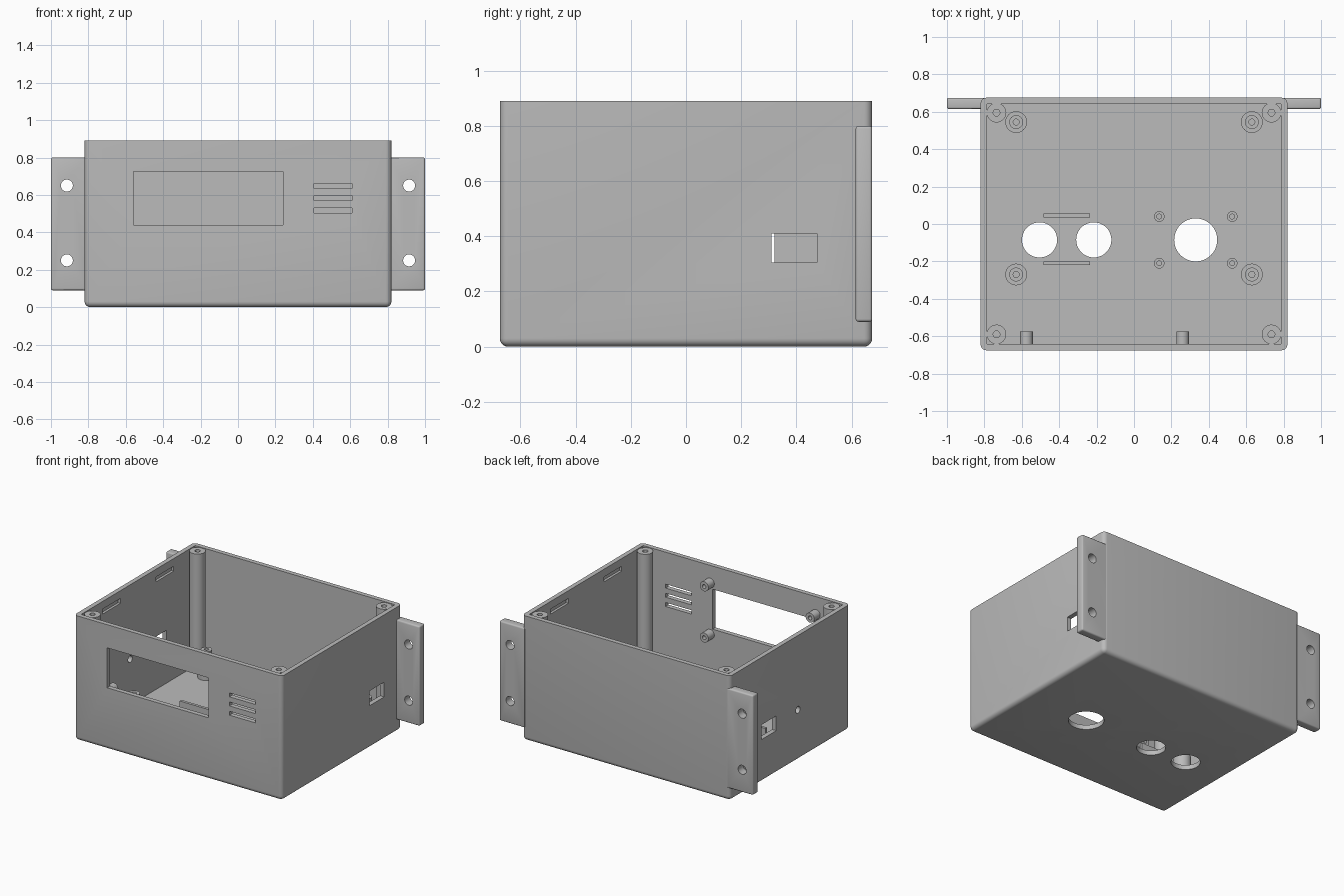
import bpy
import bmesh
import math
from mathutils import Matrix, Vector

if "Cube" in bpy.data.objects:
    bpy.data.objects.remove(bpy.data.objects["Cube"], do_unlink=True)

grey = bpy.data.materials.new("plain grey")
grey.use_nodes = True
grey.diffuse_color = (0.5, 0.5, 0.5, 1)
grey.node_tree.nodes["Principled BSDF"].inputs["Base Color"].default_value = (0.5, 0.5, 0.5, 1)

W, D, H, T = 0.82, 0.675, 0.89, 0.033   # half width, half depth, height, wall


def finish(name, bm):
    bmesh.ops.recalc_face_normals(bm, faces=bm.faces)
    mesh = bpy.data.meshes.new(name)
    bm.to_mesh(mesh)
    bm.free()
    mesh.materials.append(grey)
    obj = bpy.data.objects.new(name, mesh)
    bpy.context.collection.objects.link(obj)
    return obj


def add_box(bm, x, y, z):
    """Box from (low, high) pairs; returns its vertices."""
    lo, hi = zip(x, y, z)
    size = [b - a for a, b in zip(lo, hi)]
    mid = [(a + b) / 2 for a, b in zip(lo, hi)]
    m = Matrix.Translation(mid) @ Matrix.Diagonal((*size, 1))
    return bmesh.ops.create_cube(bm, size=1, matrix=m)["verts"]


def add_rod(bm, centre, radius, length, axis):
    turn = Vector((0, 0, 1)).rotation_difference(Vector(axis)).to_matrix().to_4x4()
    bmesh.ops.create_cone(bm, cap_ends=True, segments=48, radius1=radius, radius2=radius,
                          depth=length, matrix=Matrix.Translation(centre) @ turn)


def cut(obj, bm):
    """Subtract the shapes in bm from obj."""
    cutter = finish("cutter", bm)
    cutter.hide_render = True
    mod = obj.modifiers.new("cut", "BOOLEAN")
    mod.operation, mod.solver, mod.object = "DIFFERENCE", "EXACT", cutter
    mod.use_self = True
    bpy.context.view_layer.update()
    graph = bpy.context.evaluated_depsgraph_get()
    mesh = bpy.data.meshes.new_from_object(obj.evaluated_get(graph))
    obj.modifiers.clear()
    obj.data = mesh
    bpy.data.objects.remove(cutter, do_unlink=True)


def smooth(obj):
    bpy.ops.object.select_all(action="DESELECT")
    obj.select_set(True)
    bpy.context.view_layer.objects.active = obj
    bpy.ops.object.shade_smooth_by_angle(angle=math.radians(35))


def lathe(name, profile, place, axis=(0, 0, 1)):
    """Spin a (radius, height) profile and stand it at place along axis."""
    bm = bmesh.new()
    vs = [bm.verts.new((r, 0, z)) for r, z in profile]
    es = [bm.edges.new(pair) for pair in zip(vs, vs[1:])]
    bmesh.ops.spin(bm, geom=vs + es, cent=(0, 0, 0), axis=(0, 0, 1),
                   angle=2 * math.pi, steps=32)
    bmesh.ops.remove_doubles(bm, verts=bm.verts, dist=0.0002)
    turn = Vector((0, 0, 1)).rotation_difference(Vector(axis)).to_matrix().to_4x4()
    bm.transform(Matrix.Translation(place) @ turn)
    obj = finish(name, bm)
    smooth(obj)
    return obj


def boss(radius, hole, top, depth):
    return [(0, top - depth), (hole, top - depth), (hole, top), (radius, top), (radius, 0), (0, 0)]


# Case: open tray with rounded upright and bottom edges
bm = bmesh.new()
add_box(bm, (-W, W), (-D, D), (0, H))
rounded = [e for e in bm.edges if any(v.co.z < 0.01 for v in e.verts)]
bmesh.ops.bevel(bm, geom=rounded, offset=0.03, segments=5, profile=0.5, affect="EDGES")
case = finish("case", bm)

bm = bmesh.new()
add_box(bm, (T - W, W - T), (T - D, D - T), (T, H + 0.1))
cut(case, bm)

# Openings in front wall, sides and floor
bm = bmesh.new()
add_box(bm, (-0.56, 0.24), (-D - 0.05, -D + 0.05), (0.44, 0.725))      # display window
for z in (0.517, 0.583, 0.648):                                       # vent slots
    add_box(bm, (0.405, 0.61), (-D - 0.05, -D + 0.05), (z - 0.014, z + 0.014))
add_box(bm, (W - 0.05, W + 0.05), (0.31, 0.475), (0.305, 0.41))        # left socket
add_box(bm, (-W - 0.05, -W + 0.05), (0.155, 0.32), (0.305, 0.41))      # right socket
add_rod(bm, (-W, -0.09, 0.36), 0.024, 0.1, (1, 0, 0))                 # right cable hole
for x, r in ((-0.505, 0.094), (-0.215, 0.094), (0.33, 0.115)):        # floor holes
    add_rod(bm, (x, -0.085, 0), r, 0.2, (0, 0, 1))
for sx in (-1, 1):                                                    # lid catch recesses
    for y in (-0.3, 0.3):
        a, b = sorted((sx * (W - T - 0.02), sx * (W - 0.015)))
        add_box(bm, (a, b), (y - 0.1, y + 0.1), (0.8, 0.835))
cut(case, bm)
smooth(case)

# Wall mounting ears
for side, sx in (("right", -1), ("left", 1)):
    bm = bmesh.new()
    a, b = sorted((sx * (W - 0.02), sx))
    add_box(bm, (a, b), (0.615, D), (0.09, 0.8))
    outer = [e for e in bm.edges if any(abs(v.co.x) > 0.99 for v in e.verts)
             or all(v.co.y < 0.62 for v in e.verts)]
    bmesh.ops.bevel(bm, geom=outer, offset=0.01, segments=3, profile=0.5, affect="EDGES")
    ear = finish("mounting_ear_" + side, bm)
    bm = bmesh.new()
    for z in (0.25, 0.65):
        add_rod(bm, (sx * 0.915, 0.645, z), 0.032, 0.2, (0, 1, 0))
    cut(ear, bm)
    smooth(ear)

# Lid screw posts in the corners and stepped board posts on the floor
for sx in (-1, 1):
    for y in (-0.59, 0.595):
        lathe("lid_screw_post", boss(0.052, 0.018, H - 0.025, 0.2), (sx * 0.735, y, 0.02))
    for y in (-0.27, 0.545):
        profile = boss(0.037, 0.016, 0.21, 0.12)[:-2]
        profile += [(0.037, 0.14), (0.058, 0.14), (0.058, 0), (0, 0)]
        lathe("board_post", profile, (sx * 0.63, y, 0.02))

# Sensor posts around the large floor hole
for x in (0.135, 0.525):
    for y in (-0.21, 0.04):
        lathe("sensor_post", boss(0.028, 0.013, 0.07, 0.05), (x, y, 0.02))

# Display bosses on the inside of the front wall
for x in (-0.575, 0.26):
    for z in (0.4, 0.765):
        lathe("display_boss", boss(0.034, 0.014, 0.08, 0.06), (x, -0.655, z), (0, 1, 0))

# Retaining ribs beside the pair of floor holes
for y in (-0.21, 0.045):
    bm = bmesh.new()
    add_box(bm, (-0.485, -0.235), (y - 0.01, y + 0.01), (0.02, 0.095))
    finish("retaining_rib", bm)
